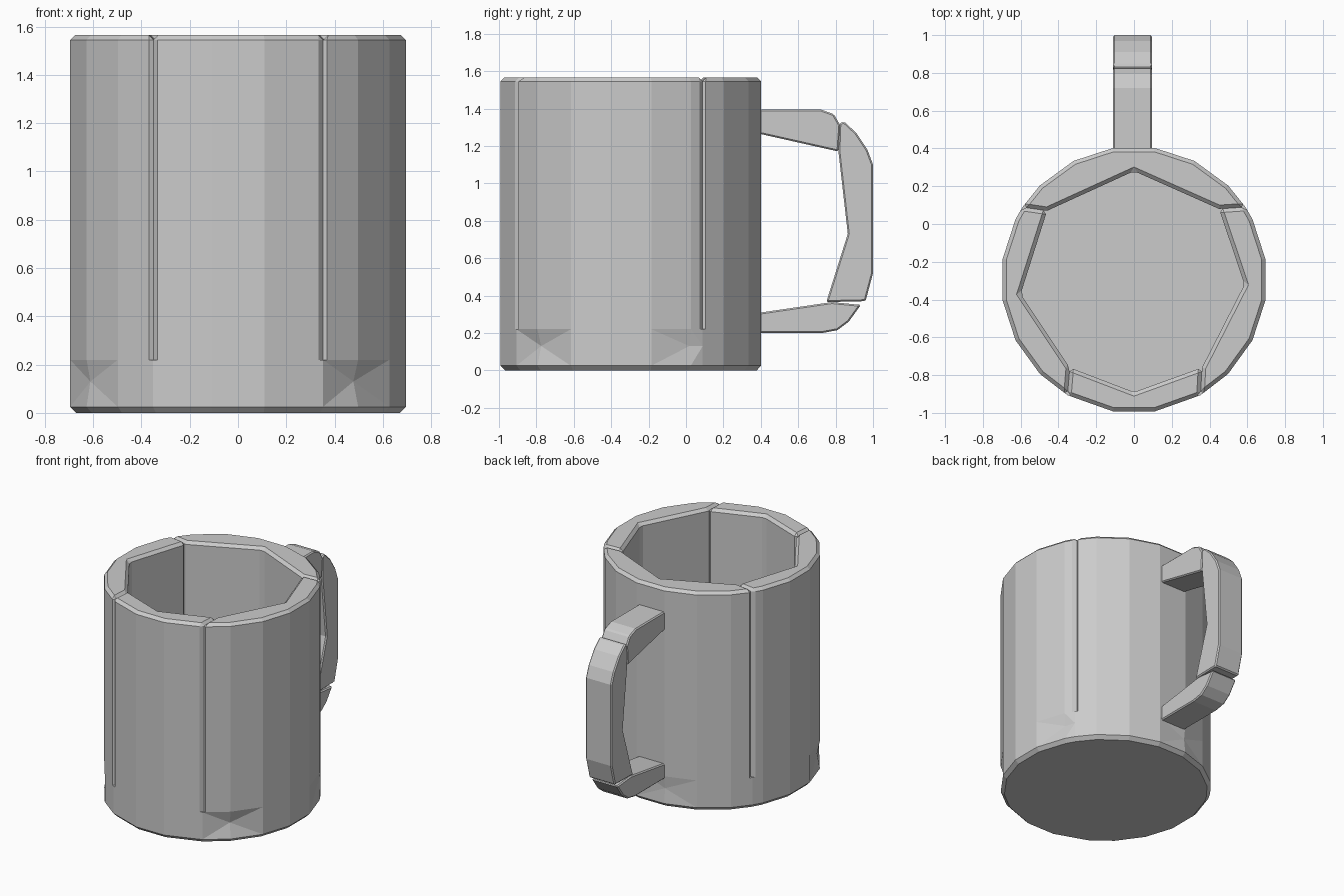
import bpy, bmesh, math

cube = bpy.data.objects.get("Cube")
if cube:
    bpy.data.objects.remove(cube)

GREY = (0.6, 0.6, 0.6, 1)
mat = bpy.data.materials.new("stone grey")
mat.use_nodes = True
mat.diffuse_color = GREY
mat.node_tree.nodes["Principled BSDF"].inputs["Base Color"].default_value = GREY

CY, RX, RY = -0.295, 0.704, 0.706
TOP, FLOOR = 1.565, 0.22


def finish(name, bm):
    bmesh.ops.recalc_face_normals(bm, faces=bm.faces)
    mesh = bpy.data.meshes.new(name)
    bm.to_mesh(mesh)
    bm.free()
    mesh.materials.append(mat)
    obj = bpy.data.objects.new(name, mesh)
    bpy.context.collection.objects.link(obj)


def prism(bm, points, shift):
    """Fill a closed outline and extrude it along shift."""
    face = bm.faces.new([bm.verts.new(p) for p in points])
    geom = bmesh.ops.extrude_face_region(bm, geom=[face], use_keep_orig=True)["geom"]
    bmesh.ops.translate(bm, vec=shift, verts=[v for v in geom if isinstance(v, bmesh.types.BMVert)])
    bmesh.ops.recalc_face_normals(bm, faces=bm.faces)


def chamfer(bm, width, keep):
    edges = [e for e in bm.edges if keep(e) and e.calc_face_angle(0) > 0.6]
    bmesh.ops.bevel(bm, geom=edges, offset=width, segments=1, affect='EDGES', clamp_overlap=True)


def outer(deg, scale=1):
    a = math.radians(deg)
    return RX * scale * math.cos(a), CY + RY * scale * math.sin(a)


def arc(start, end):
    """Facet corners between two seams."""
    return [start] + [d for d in range(-81, 460, 18) if start + 4 < d < end - 4] + [end]


# Wall slabs: seam angles and the corners of the octagonal inside
walls = [
    ("right_wall", 147, 240, [(-0.34, -0.76), (-0.6, -0.37), (-0.46, 0.07)]),
    ("back_wall", 33, 147, [(-0.46, 0.07), (0, 0.28), (0.45, 0.08)]),
    ("left_wall", -60, 33, [(0.45, 0.08), (0.585, -0.32), (0.36, -0.76)]),
    ("front_wall", 240, 300, [(0.36, -0.76), (0, -0.89), (-0.34, -0.76)]),
]
for name, start, end, inside in walls:
    bm = bmesh.new()
    outline = [outer(d) for d in arc(start, end)] + inside
    prism(bm, [(x, y, FLOOR) for x, y in outline], (0, 0, TOP - FLOOR))
    chamfer(bm, 0.02, lambda e: max(v.co.z for v in e.verts) > FLOOR + 0.1)
    finish(name, bm)

# Base with a chamfered foot and a few chipped facets
angles = sorted({d % 360 for _, s, e, _ in walls for d in arc(s, e)})
chips = {315: 0.96, 27: 0.975, 207: 0.975, 99: 0.985}
bm = bmesh.new()
rings = []
for z, scale in ((0, 0.965), (0.025, 1), (0.13, 1), (FLOOR, 1)):
    rings.append([bm.verts.new((*outer(d, chips.get(d, 1) if z == 0.13 else scale), z)) for d in angles])
n = len(angles)
for low, high in zip(rings, rings[1:]):
    for i in range(n):
        bm.faces.new((low[i], low[(i + 1) % n], high[(i + 1) % n], high[i]))
bmesh.ops.triangulate(bm, faces=bm.faces[:])
bm.faces.new(rings[0])
bm.faces.new(rings[-1])
finish("base", bm)

# Handle: two arms and an upright grip, as side profiles (y, z)
handle = {
    "handle_upper_arm": [(0.37, 1.395), (0.72, 1.395), (0.79, 1.37), (0.825, 1.31),
                         (0.815, 1.17), (0.37, 1.27)],
    "handle_grip": [(0.815, 1.17), (0.82, 1.32), (0.845, 1.33), (0.91, 1.27), (0.97, 1.18),
                    (1, 1.1), (1, 0.52), (0.96, 0.37), (0.75, 0.365), (0.865, 0.73)],
    "handle_lower_arm": [(0.37, 0.2), (0.73, 0.2), (0.81, 0.215), (0.87, 0.26),
                         (0.935, 0.35), (0.78, 0.365), (0.37, 0.305)],
}
for name, profile in handle.items():
    bm = bmesh.new()
    prism(bm, [(-0.11, y, z) for y, z in profile], (0.205, 0, 0))
    chamfer(bm, 0.008, lambda e: max(v.co.y for v in e.verts) > 0.4)
    finish(name, bm)
